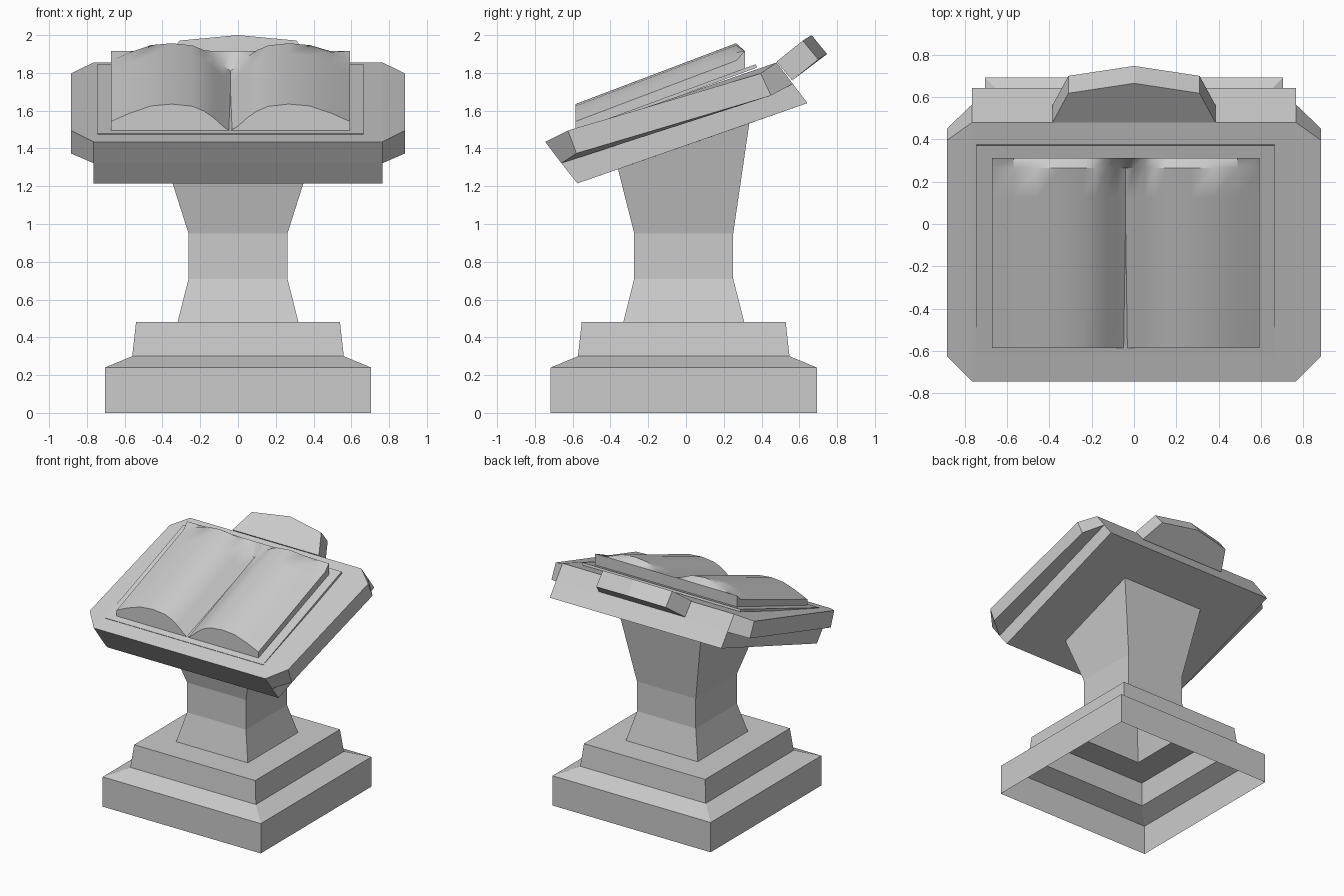
import bpy, bmesh

if "Cube" in bpy.data.objects:
    bpy.data.objects.remove(bpy.data.objects["Cube"])


def make(name, verts, faces, smooth=False):
    me = bpy.data.meshes.new(name)
    me.from_pydata(verts, [], faces)
    bm = bmesh.new()
    bm.from_mesh(me)
    bmesh.ops.recalc_face_normals(bm, faces=bm.faces)
    bm.to_mesh(me)
    bm.free()
    ob = bpy.data.objects.new(name, me)
    bpy.context.collection.objects.link(ob)
    if smooth:
        bpy.ops.object.select_all(action='DESELECT')
        ob.select_set(True)
        bpy.context.view_layer.objects.active = ob
        bpy.ops.object.shade_smooth_by_angle(angle=0.7)
    return ob


def loft(name, loops, caps=(False, False)):
    n = len(loops[0])
    verts = [v for loop in loops for v in loop]
    faces = [(k * n + i, k * n + (i + 1) % n, (k + 1) * n + (i + 1) % n, (k + 1) * n + i)
             for k in range(len(loops) - 1) for i in range(n)]
    if caps[0]:
        faces.append(tuple(reversed(range(n))))
    if caps[1]:
        faces.append(tuple(range(len(verts) - n, len(verts))))
    return make(name, verts, faces)


def rect(hx, y0, z0, y1, z1, cx=0):
    return [(cx - hx, y0, z0), (cx + hx, y0, z0), (cx + hx, y1, z1), (cx - hx, y1, z1)]


# hollow stepped base and pedestal, flaring into the underside of the desk
steps = [(.705, 0), (.705, .24), (.56, .30), (.54, .48), (.32, .48), (.262, .71), (.262, .95)]
loops = [rect(h, -.012 - h, z, -.012 + h, z) for h, z in steps]
loops += [rect(.37, -.36, 1.29, .335, 1.532), rect(.765, -.575, 1.215, .643, 1.64)]
loft("pedestal", loops)

# tilted desk: a central block with chamfered side wings
side = [(.765, -.745, 1.435), (.765, .48, 1.855),   # top edge
        (.765, -.66, 1.322), (.765, .565, 1.742),   # middle edge
        (.765, -.575, 1.215), (.765, .643, 1.64),   # bottom edge
        (.885, -.625, 1.495), (.885, .395, 1.797),  # wing top
        (.885, -.58, 1.374), (.885, .45, 1.68)]     # wing bottom
verts = side + [(-x, y, z) for x, y, z in side]
half = [(0, 6, 7, 1), (6, 8, 9, 7), (2, 8, 9, 3), (0, 2, 8, 6), (1, 3, 9, 7), (2, 4, 5, 3)]
faces = [(a, b, b + 10, a + 10) for a, b in ((0, 1), (0, 2), (2, 4), (1, 3), (3, 5))]
faces += half + [tuple(i + 10 for i in f) for f in half]
make("desk_top", verts, faces)

# crest on the back edge
front = [(-.385, .48, 1.86), (.385, .48, 1.86), (.31, .618, 1.971), (0, .665, 2.0), (-.31, .618, 1.971)]
back = [(x, y + .082, z - .1) for x, y, z in front]
loft("crest", [back, front], (True, True))

# thin book cover
loft("book_cover", [rect(.705, -.625, 1.462, .375, 1.828, -.04),
                    rect(.705, -.63, 1.478, .37, 1.846, -.04)], (True, True))

# open pages: two humps with a valley between, closed by upright page edges
hump = [(0, 0), (.04, .03), (.09, .075), (.14, .11), (.2, .135), (.31, .147), (.42, .137), (.53, .1), (.632, .055)]
profile = [(-x, h) for x, h in reversed(hump[1:])] + hump
rows = []
for k in range(7):
    t = k / 6
    y, z = -.585 + .85 * t, 1.488 + .322 * t
    rows.append([(-.04 + x, y, z + h) for x, h in profile])
rows.append([(-.04 + x, .313, 1.915) for x, h in profile])
n, m = len(profile), len(rows)
verts = [v for r in rows for v in r]
faces = [(k * n + i, k * n + i + 1, (k + 1) * n + i + 1, (k + 1) * n + i)
         for k in range(m - 1) for i in range(n - 1)]
rim = (list(range(n)) + [k * n + n - 1 for k in range(1, m)]
       + [(m - 1) * n + i for i in range(n - 2, -1, -1)] + [k * n for k in range(m - 2, 0, -1)])
start = len(verts)
verts += [(verts[i][0], verts[i][1], 1.478 + .368 * (verts[i][1] + .63)) for i in rim]
c = len(rim)
faces += [(rim[i], start + i, start + (i + 1) % c, rim[(i + 1) % c]) for i in range(c)]
make("book_pages", verts, faces, True)
